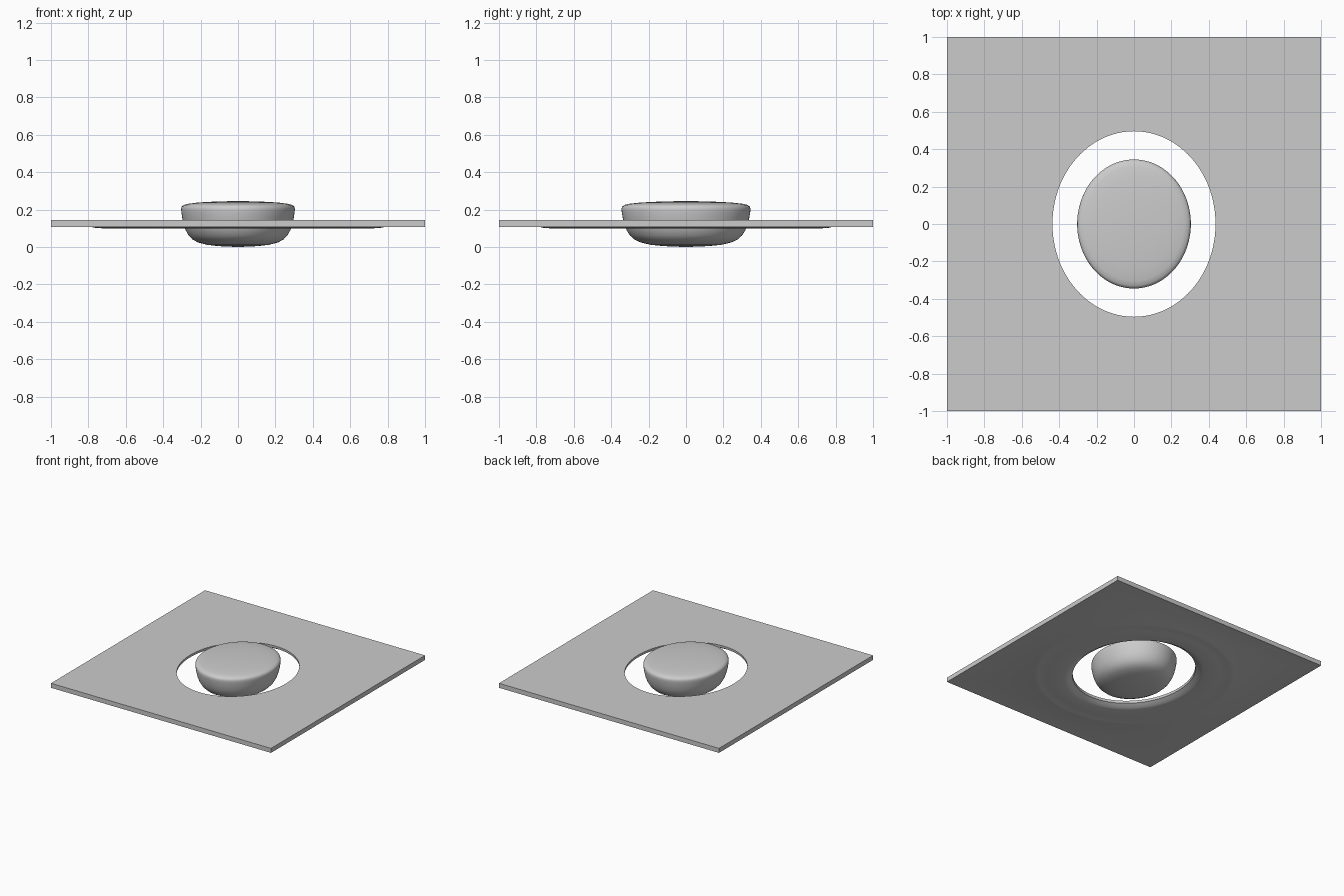
import bpy, bmesh
from math import cos, sin, pi

if "Cube" in bpy.data.objects:
    bpy.data.objects.remove(bpy.data.objects["Cube"])

N = 96


def ellipse(rx, ry, z):
    return [(rx * cos(2 * pi * i / N), ry * sin(2 * pi * i / N), z) for i in range(N)]


def square(h, z):
    pts = []
    for x, y, _ in ellipse(1, 1, 0):
        k = h / max(abs(x), abs(y))
        pts.append((x * k, y * k, z))
    return pts


def loft(name, loops, closed=False, caps=None, angle=30):
    bm = bmesh.new()
    rings = [[bm.verts.new(p) for p in loop] for loop in loops]
    pairs = list(zip(rings, rings[1:]))
    if closed:
        pairs.append((rings[-1], rings[0]))
    for a, b in pairs:
        for i in range(N):
            j = (i + 1) % N
            bm.faces.new((a[i], a[j], b[j], b[i]))
    if caps:
        for ring, z in zip((rings[0], rings[-1]), caps):
            tip = bm.verts.new((0, 0, z))
            for i in range(N):
                bm.faces.new((ring[i], ring[(i + 1) % N], tip))
    bmesh.ops.recalc_face_normals(bm, faces=bm.faces)
    mesh = bpy.data.meshes.new(name)
    bm.to_mesh(mesh)
    bm.free()
    ob = bpy.data.objects.new(name, mesh)
    bpy.context.collection.objects.link(ob)
    bpy.ops.object.select_all(action='DESELECT')
    ob.select_set(True)
    bpy.context.view_layer.objects.active = ob
    bpy.ops.object.shade_smooth_by_angle(angle=angle * pi / 180)
    return ob


# Square plate with oval opening, flared lip and shallow rings underneath
loft("surround_plate", [
    square(1.0, 0.145),
    ellipse(0.436, 0.496, 0.145),
    ellipse(0.438, 0.498, 0.125),
    ellipse(0.452, 0.512, 0.118),
    ellipse(0.475, 0.535, 0.103),
    ellipse(0.50, 0.56, 0.099),
    ellipse(0.64, 0.66, 0.099),
    ellipse(0.68, 0.69, 0.104),
    ellipse(0.72, 0.725, 0.100),
    ellipse(0.755, 0.755, 0.101),
    ellipse(0.79, 0.785, 0.108),
    square(1.0, 0.108),
], closed=True)

# Rounded oval pebble in the opening: (relative radius, height)
profile = [(0.16, 0.002), (0.36, 0.005), (0.55, 0.012), (0.70, 0.024),
           (0.80, 0.040), (0.87, 0.062), (0.92, 0.090), (0.955, 0.120),
           (0.98, 0.155), (0.995, 0.185), (1.0, 0.203), (0.99, 0.216),
           (0.955, 0.225), (0.88, 0.231), (0.70, 0.238), (0.40, 0.243),
           (0.15, 0.245)]
loft("centre_pebble", [ellipse(0.304 * r, 0.345 * r, z) for r, z in profile],
     caps=(0.0, 0.245), angle=60)
